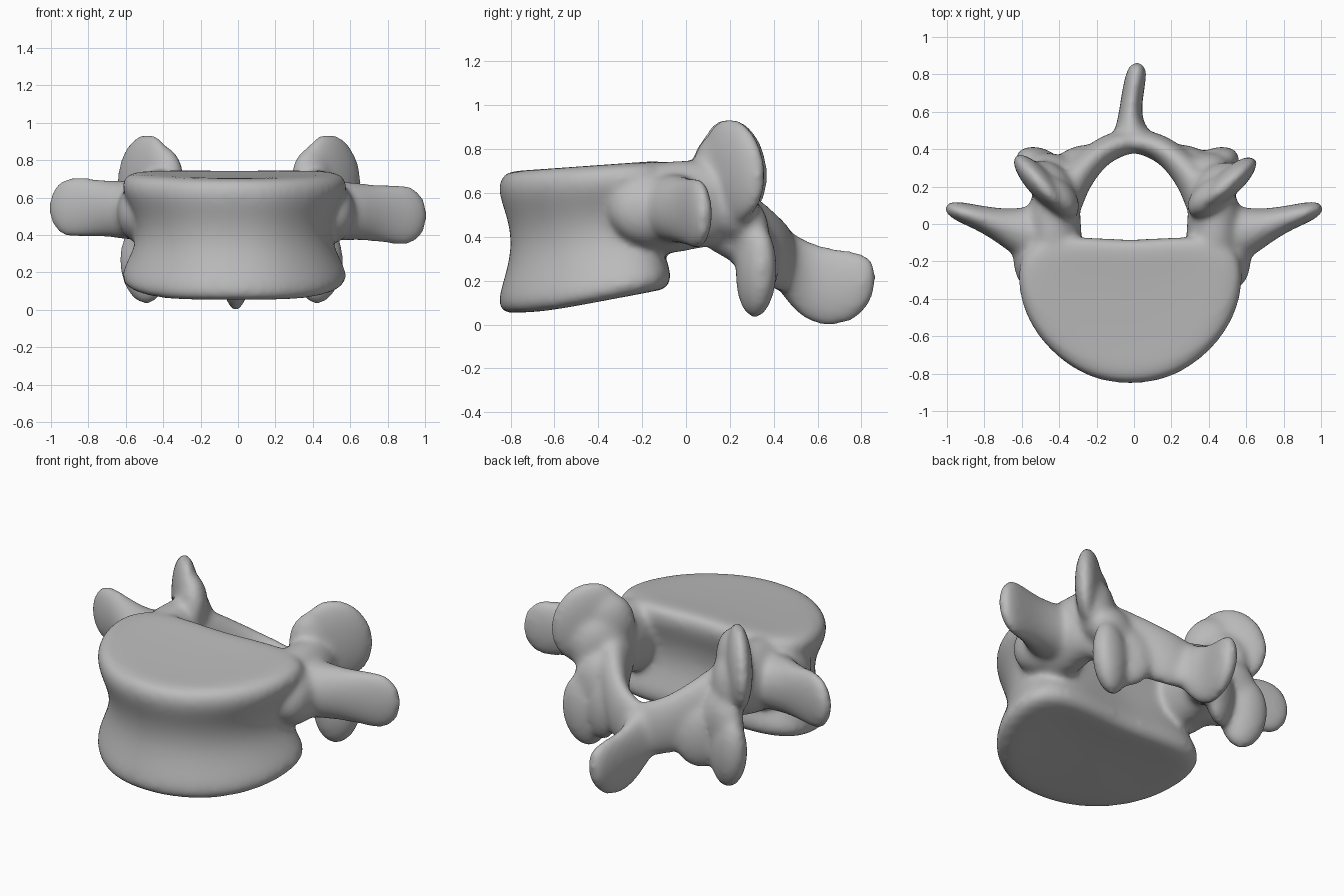
import bpy
import bmesh
from math import cos, sin, pi, radians
from mathutils import Vector, Matrix

cube = bpy.data.objects.get("Cube")
if cube:
    bpy.data.objects.remove(cube)

bm = bmesh.new()


def loft(rings):
    """Skin a closed shell through rings of equal point count."""
    rows = [[bm.verts.new(p) for p in ring] for ring in rings]
    n = len(rows[0])
    for a, b in zip(rows, rows[1:]):
        for i in range(n):
            j = (i + 1) % n
            bm.faces.new((a[i], a[j], b[j], b[i]))
    bm.faces.new(rows[0][::-1])
    bm.faces.new(rows[-1])


def limb(stations, sides=16, grow=1.05):
    """Upright elliptical sections along a path: x, y, z, half width, half height."""
    pts = [Vector(s[:3]) for s in stations]
    rings = []
    for i, (p, s) in enumerate(zip(pts, stations)):
        t = pts[min(i + 1, len(pts) - 1)] - pts[max(i - 1, 0)]
        across = Vector((t.y, -t.x, 0)).normalized() * s[3] * grow
        up = Vector((0, 0, s[4] * grow))
        angles = [2 * pi * k / sides for k in range(sides)]
        rings.append([p + across * cos(a) + up * sin(a) for a in angles])
    loft(rings)


def plate(centre, radii, yaw, lean=0):
    """Flattened ellipsoid, turned by yaw, then leaned within its own plane."""
    m = (Matrix.Translation(centre) @ Matrix.Rotation(radians(yaw), 4, 'Z')
         @ Matrix.Rotation(radians(lean), 4, 'Y')
         @ Matrix.Diagonal((*radii, 1)))
    bmesh.ops.create_uvsphere(bm, u_segments=20, v_segments=12, radius=1.04, matrix=m)


# Body: kidney outline lofted through a waisted profile, hollowed end faces
half = [(0, -.86), (.21, -.83), (.4, -.71), (.54, -.54), (.605, -.34),
        (.59, -.16), (.46, -.07), (.24, -.07), (0, -.09)]
outline = half + [(-x, y) for x, y in half[-2:0:-1]]
profile = [(.03, .45), (0, .84), (.015, .95), (.09, 1.01), (.26, .92), (.46, .84),
           (.66, .88), (.86, 1.01), (.97, .96), (1, .85), (.985, .45)]
rings = []
for t, s in profile:
    ring = []
    for x, y in outline:
        px, py = x * s * 1.02 - .02, -.45 + (y + .45) * s * 1.02
        low = .045 + .03 * (py + .85) + .16 * max(0, py + .65)
        high = .7 + .07 * (py + .85)
        ring.append((px, py, low + t * (high - low)))
    rings.append(ring)
loft(rings)

for s in (1, -1):
    right = s < 0
    # Pedicle
    limb([(s * .42, -.32, .52, .13, .17), (s * .43, -.1, .53, .15, .215),
          (s * .43, .06, .55, .14, .195), (s * .42, .19, .55, .12, .18)])
    # Flank joining body, pedicle and transverse process
    plate((s * .51 - .01, -.15, .52), (.12, .2, .16), s * 10)
    # Lamina: a tall sheet arching round the canal to the midline
    limb([(s * .41, .04, .53, .12, .17), (s * .355, .2, .49, .1, .18),
          (s * .225, .35, .37, .075, .185), (s * .1, .435, .31, .07, .16),
          (-s * .06, .45, .3, .06, .14)])
    # Transverse process
    lift = .04 if right else 0
    limb([(s * .38, -.07, .53, .16, .16), (s * .57, -.055, .53, .15, .155),
          (s * .7, -.01, .52 + lift / 2, .09, .145),
          (s * .83, .035, .51 + lift, .063, .16),
          (s * .93, .065, .505 + lift, .053, .16),
          (s * .985, .085, .505 + lift, .038, .105),
          (s * 1.01, .09, .505 + lift, .02, .05)])
    # Upper joint process: oblique facet, inner shoulder and thick root
    turn = 48 if right else 42
    plate((s * .5, .215, .705), (.195, .07, .235), s * turn, -s * 18)
    plate((s * .405, .145, .7), (.14, .085, .17), s * turn)
    plate((s * .43, .2, .58), (.16, .1, .18), s * turn)
    # Lower joint process, its neck and the web flush with the lamina
    out = .505 if right else .435
    plate((s * out, .32, .245), (.13, .085, .21), s * 22, s * 6)
    plate((s * (out - .07), .285, .4), (.15, .09, .17), s * 15)
    plate((s * .34, .325, .29), (.15, .07, .18), -s * 30, s * 15)

# Spinous process: deep thin blade dropping backwards from a flared root
limb([(0, .39, .34, .17, .12), (-.01, .45, .28, .12, .155),
      (-.02, .52, .215, .075, .18), (-.02, .61, .175, .057, .18),
      (-.005, .71, .17, .057, .17), (.01, .79, .18, .055, .15),
      (.02, .845, .205, .045, .1), (.02, .866, .215, .02, .04)])

bmesh.ops.recalc_face_normals(bm, faces=bm.faces)
mesh = bpy.data.meshes.new("vertebra")
bm.to_mesh(mesh)
bm.free()
bone = bpy.data.objects.new("vertebra", mesh)
bpy.context.scene.collection.objects.link(bone)

# Fuse the shells into one smooth bone
sub = bone.modifiers.new("round", 'SUBSURF')
sub.levels = sub.render_levels = 2
fuse = bone.modifiers.new("fuse", 'REMESH')
fuse.mode = 'VOXEL'
fuse.voxel_size = .016
fuse.use_smooth_shade = True
soft = bone.modifiers.new("soften", 'SMOOTH')
soft.factor = .5
soft.iterations = 20

# Grey bone material
grey = bpy.data.materials.new("bone grey")
grey.use_nodes = True
colour = (.5, .5, .5, 1)
grey.diffuse_color = colour
grey.node_tree.nodes["Principled BSDF"].inputs["Base Color"].default_value = colour
mesh.materials.append(grey)
